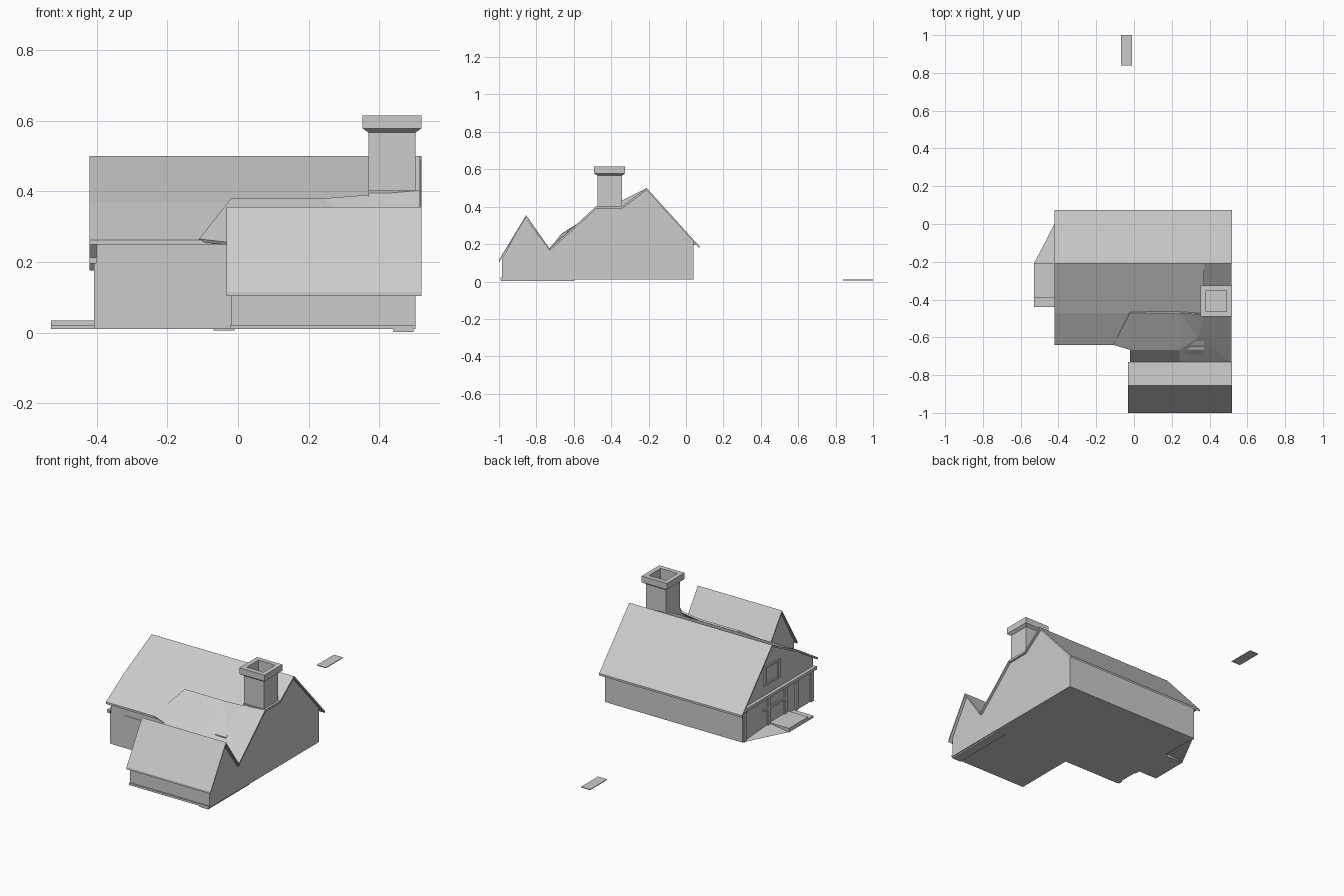
import bpy, bmesh

cube = bpy.data.objects.get("Cube")
if cube:
    bpy.data.objects.remove(cube, do_unlink=True)

GREY = (0.6, 0.6, 0.6, 1)
mat = bpy.data.materials.new("plain grey")
mat.use_nodes = True
mat.diffuse_color = GREY
mat.node_tree.nodes["Principled BSDF"].inputs["Base Color"].default_value = GREY


def make(name, verts, faces, fix=True):
    bm = bmesh.new()
    vs = [bm.verts.new(v) for v in verts]
    for f in faces:
        bm.faces.new([vs[i] for i in f])
    if fix:
        bmesh.ops.recalc_face_normals(bm, faces=bm.faces)
    mesh = bpy.data.meshes.new(name)
    bm.to_mesh(mesh)
    bm.free()
    mesh.materials.append(mat)
    obj = bpy.data.objects.new(name, mesh)
    bpy.context.collection.objects.link(obj)
    return obj


def prism(name, profile, x0, x1):
    """Solid with a (y, z) profile, running from x0 to x1."""
    n = len(profile)
    verts = [(x, y, z) for x in (x0, x1) for y, z in profile]
    faces = [(i, (i + 1) % n, n + (i + 1) % n, n + i) for i in range(n)]
    return make(name, verts, faces + [range(n), range(n, 2 * n)])


def box(name, x0, x1, y0, y1, z0, z1):
    return prism(name, [(y0, z0), (y1, z0), (y1, z1), (y0, z1)], x0, x1)


def roof(name, line, x0, x1, thick=0.012):
    """Thin roof sheet that follows a (y, z) line."""
    under = [(y, z - thick) for y, z in reversed(line)]
    return prism(name, line + under, x0, x1)


# House walls
GROUND = 0.01
prism("main_walls", [(-0.62, GROUND), (0.04, GROUND), (0.04, 0.212), (-0.21, 0.492),
                     (-0.47, 0.36), (-0.62, 0.262)], -0.40, 0.37)
wing = [(-0.73, 0.168), (-0.86, 0.343), (-0.985, 0.12), (-0.985, GROUND)]
prism("wing_walls", [(-0.60, GROUND), (-0.60, 0.26), (-0.665, 0.24)] + wing, -0.02, 0.37)
prism("right_end_walls", [(0.04, GROUND), (0.04, 0.212), (-0.21, 0.492), (-0.34, 0.395),
                          (-0.48, 0.395), (-0.60, 0.283)] + wing, 0.37, 0.503)
box("wing_plinth", -0.022, 0.503, -0.993, -0.98, GROUND, 0.022)
box("plinth_corner", 0.44, 0.497, -0.99, -0.60, 0.002, GROUND)

# Roofs
roof("back_roof", [(0.073, 0.188), (-0.21, 0.5)], -0.42, 0.52)
roof("front_roof", [(-0.21, 0.5), (-0.47, 0.368), (-0.64, 0.262)], -0.42, 0.37)
roof("right_end_roof", [(-0.21, 0.5), (-0.34, 0.403), (-0.48, 0.403)], 0.37, 0.515)
roof("wing_roof", [(-0.73, 0.178), (-0.855, 0.355), (-1.0, 0.115)], -0.033, 0.52)

# Raised roof joining the main house to the wing
joint = make("joining_roof", [
    (-0.02, -0.47, 0.38), (0.24, -0.47, 0.38), (0.34, -0.60, 0.292),
    (0.24, -0.667, 0.255), (-0.02, -0.667, 0.255), (-0.02, -0.73, 0.176),
    (0.24, -0.73, 0.176), (0.515, -0.73, 0.176), (0.515, -0.60, 0.292),
    (0.515, -0.48, 0.403), (0.37, -0.48, 0.39), (-0.11, -0.64, 0.265)],
    [(0, 4, 3), (0, 3, 1), (1, 3, 2), (3, 4, 5, 6), (2, 3, 6, 7), (2, 7, 8),
     (2, 8, 9, 10), (1, 2, 10), (0, 11, 4)], fix=False)
solid = joint.modifiers.new("thickness", "SOLIDIFY")
solid.thickness = 0.01
solid.offset = -1

# Chimney: one stack of square rings, with an open flue
rings = [(0.066, 0.33), (0.066, 0.566), (0.083, 0.578), (0.083, 0.615),
         (0.055, 0.615), (0.055, 0.48)]
verts = [(0.436 + sx * h, -0.408 + sy * h, z) for h, z in rings
         for sx, sy in ((-1, -1), (1, -1), (1, 1), (-1, 1))]
faces = [(4 * r + i, 4 * r + (i + 1) % 4, 4 * r + 4 + (i + 1) % 4, 4 * r + 4 + i)
         for r in range(len(rings) - 1) for i in range(4)]
last = len(verts)
make("chimney", verts, faces + [range(4), range(last - 4, last)])

# Front window
box("front_window", -0.31, -0.13, -0.623, -0.62, 0.092, 0.203)

# Timber frame on the left gable
for i, y in enumerate((0.025, -0.20, -0.36, -0.46, -0.605)):
    box(f"gable_post_{i + 1}", -0.408, -0.40, y - 0.012, y + 0.012, GROUND, 0.2)
box("gable_tie_beam", -0.42, -0.40, -0.63, 0.05, 0.195, 0.213)
box("gable_rail", -0.408, -0.40, -0.36, -0.15, 0.12, 0.135)
for i, y in enumerate((-0.165, -0.295)):
    box(f"gable_window_side_{i + 1}", -0.408, -0.40, y - 0.008, y + 0.008, 0.27, 0.38)
for i, z in enumerate((0.27, 0.372)):
    box(f"gable_window_rail_{i + 1}", -0.408, -0.40, -0.295, -0.165, z, z + 0.01)

# Porch slab with a lower step and a flat corner piece
box("porch_slab", -0.53, -0.40, -0.39, -0.21, GROUND, 0.034)
box("porch_step", -0.53, -0.40, -0.44, -0.39, GROUND, 0.022)
make("porch_corner", [(-0.53, -0.21, 0.012), (-0.40, -0.21, 0.03), (-0.40, 0.04, 0.012)],
     [(0, 2, 1)], fix=False)

# Separate paving slab behind the house
box("paving_slab", -0.07, -0.01, 0.84, 1.0, 0.006, 0.01)
